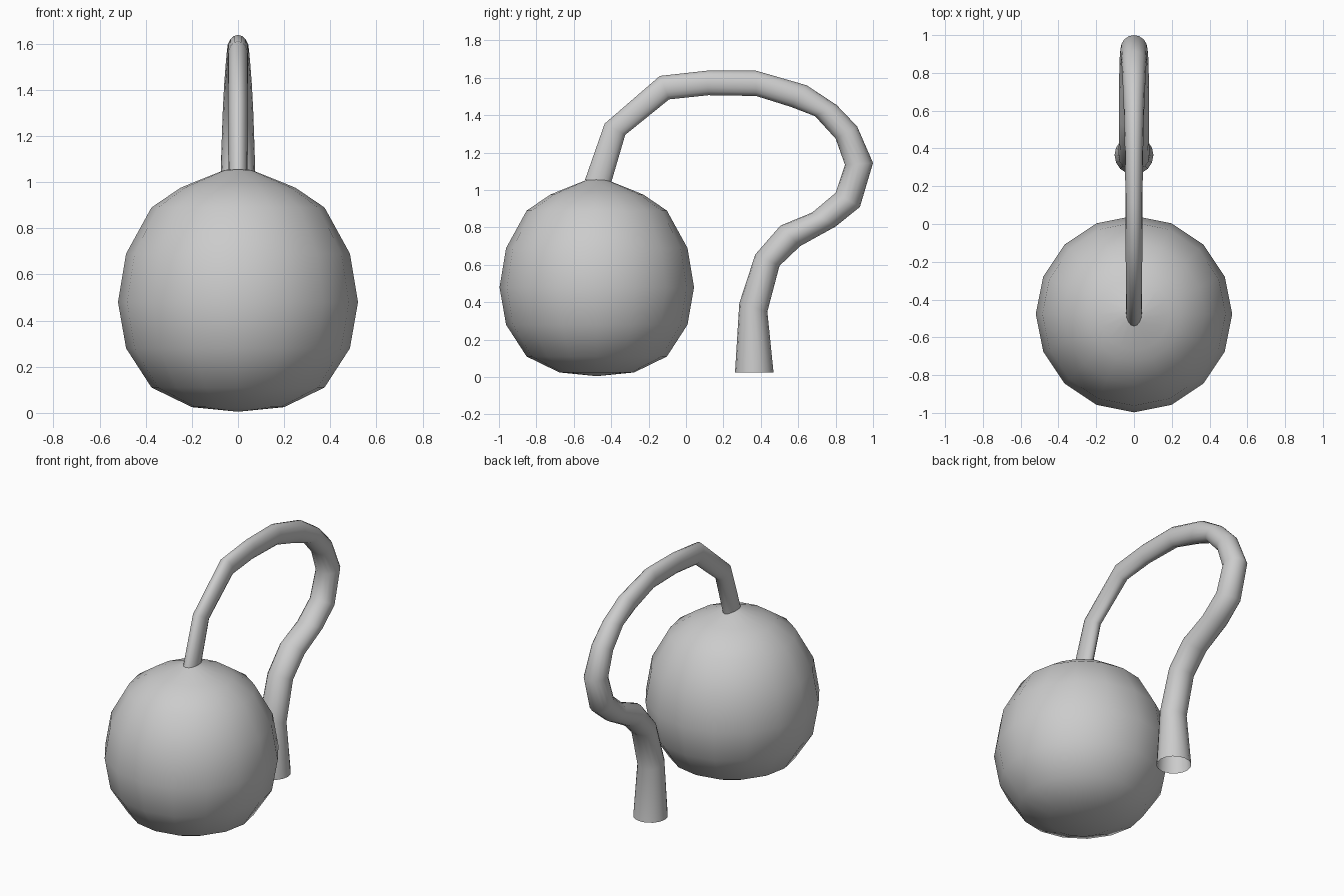
import bpy, bmesh, math
from mathutils import Vector

if "Cube" in bpy.data.objects:
    bpy.data.objects.remove(bpy.data.objects["Cube"])


def loft(name, rings, cap_start=False, cap_end=False):
    """Skin a list of closed vertex rings into one smooth object."""
    bm = bmesh.new()
    loops = [[bm.verts.new(p) for p in ring] for ring in rings]
    n = len(loops[0])
    for a, b in zip(loops, loops[1:]):
        for i in range(n):
            j = (i + 1) % n
            bm.faces.new((a[i], a[j], b[j], b[i]))
    for use, loop, z in ((cap_start, loops[0], cap_start), (cap_end, loops[-1], cap_end)):
        if use:
            c = sum((v.co for v in loop), Vector()) / n
            pole = bm.verts.new((c.x, c.y, z))
            for i in range(n):
                bm.faces.new((loop[i], loop[(i + 1) % n], pole))
    bmesh.ops.recalc_face_normals(bm, faces=bm.faces)
    for f in bm.faces:
        f.smooth = True
    mesh = bpy.data.meshes.new(name)
    bm.to_mesh(mesh)
    bm.free()
    obj = bpy.data.objects.new(name, mesh)
    bpy.context.collection.objects.link(obj)
    return obj


# Round bulb: 16-sided ball, flattened below and pulled up to the stem
profile = [(.20, .025), (.375, .11), (.485, .28), (.52, .48), (.485, .69),
           (.375, .89), (.25, .975), (.19, 1.0), (.06, 1.052)]
ball = [[(r * math.sin(i * math.pi / 8), -.477 + r * math.cos(i * math.pi / 8), z)
         for i in range(16)] for r, z in profile]
loft("bulb", ball, cap_start=.005, cap_end=1.062)

# Hooked stem: outline pairs (y, z, y, z) and the half width in x
stem_path = [
    (.262, .025, .468, .025, .103), (.285, .395, .435, .35, .083),
    (.37, .655, .50, .595, .08), (.505, .81, .61, .70, .08),
    (.675, .88, .80, .805, .079), (.80, .985, .93, .91, .077),
    (.85, 1.135, 1.0, 1.145, .072), (.80, 1.275, .915, 1.34, .066),
    (.69, 1.395, .805, 1.455, .060), (.56, 1.445, .645, 1.56, .054),
    (.375, 1.503, .375, 1.638, .048), (.12, 1.507, .11, 1.638, .045),
    (-.09, 1.485, -.14, 1.61, .044), (-.325, 1.295, -.435, 1.355, .043),
    (-.40, 1.04, -.54, 1.055, .042)]
stem = []
for y0, z0, y1, z1, w in stem_path:
    mid = Vector((0, (y0 + y1) / 2, (z0 + z1) / 2))
    half = Vector((0, (y1 - y0) / 2, (z1 - z0) / 2))
    stem.append([mid + half * math.cos(t) + Vector((w * math.sin(t), 0, 0))
                 for t in (i * math.pi / 8 for i in range(16))])
loft("stem", stem)
